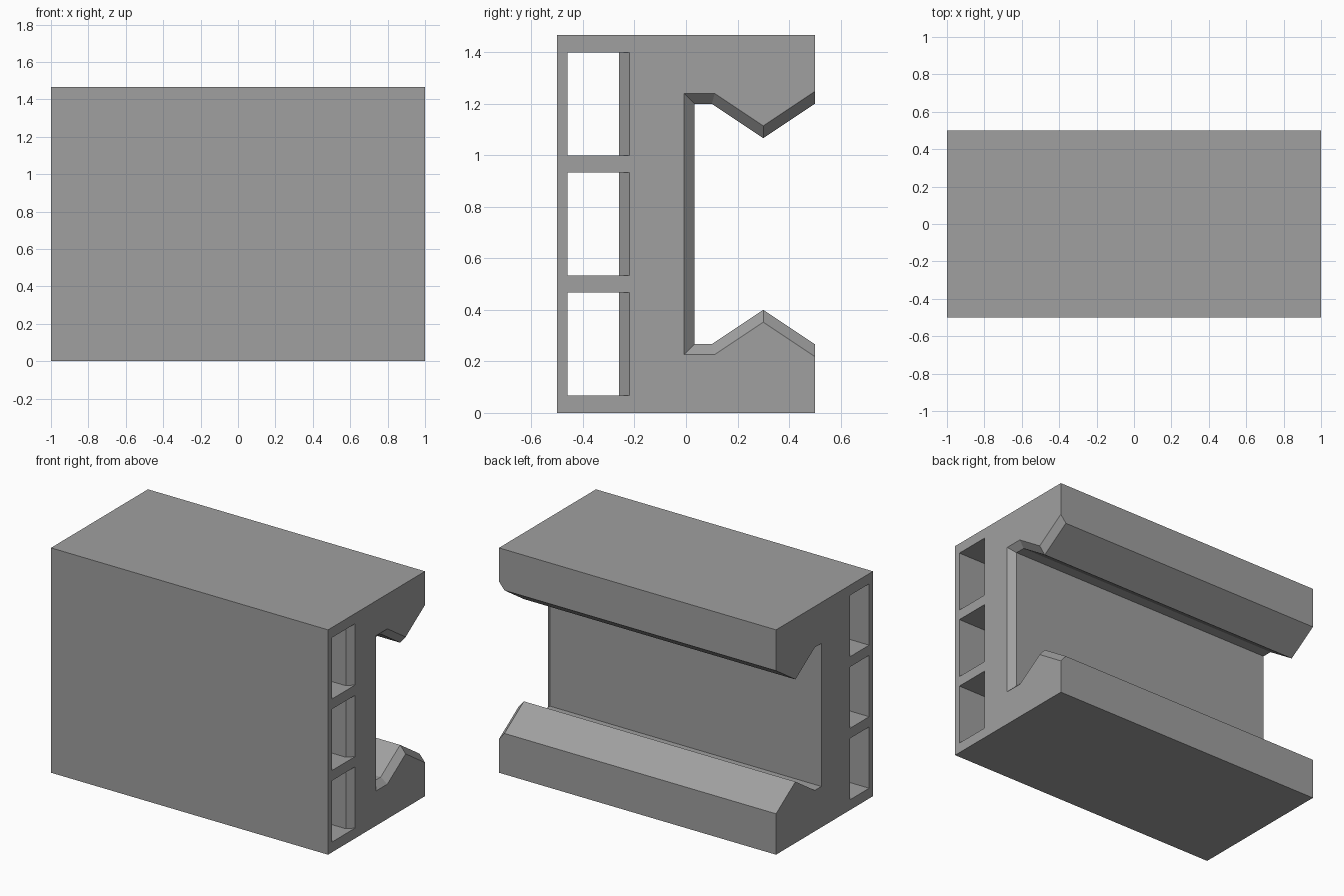
import bpy, bmesh

if "Cube" in bpy.data.objects:
    bpy.data.objects.remove(bpy.data.objects["Cube"])

H = 1.467          # overall height
MID = H / 2
CH = 0.04          # chamfer depth at the right end

grey = bpy.data.materials.new("mid grey")
grey.diffuse_color = (0.35, 0.35, 0.35, 1)
grey.use_nodes = True
grey.node_tree.nodes["Principled BSDF"].inputs["Base Color"].default_value = grey.diffuse_color


def loft(name, sections):
    """Skin matching point loops and cap both ends."""
    bm = bmesh.new()
    loops = [[bm.verts.new(p) for p in s] for s in sections]
    n = len(loops[0])
    for a, b in zip(loops, loops[1:]):
        for i in range(n):
            j = (i + 1) % n
            bm.faces.new((a[i], a[j], b[j], b[i]))
    bm.faces.new(loops[0])
    bm.faces.new(loops[-1])
    bmesh.ops.recalc_face_normals(bm, faces=bm.faces)
    mesh = bpy.data.meshes.new(name)
    bm.to_mesh(mesh)
    bm.free()
    mesh.materials.append(grey)
    ob = bpy.data.objects.new(name, mesh)
    bpy.context.collection.objects.link(ob)
    return ob


def profile(x, lower_groove):
    """Block section with a channel mirrored about mid height."""
    lower = [(-0.5, 0), (0.5, 0)] + lower_groove
    upper = [(y, H - z) for y, z in reversed(lower)]
    return [(x, y, z) for y, z in lower + upper]


# Channel edge: ridge lip, valley, inner wall; wider at the right end
narrow = [(0.5, 0.267), (0.3, 0.4), (0.1, 0.267), (0.033, 0.267)]
wide = [(0.5, 0.219), (0.3, 0.352), (0.112, 0.227), (-0.007, 0.227)]
body = loft("channel_block", [profile(-1, narrow), profile(1 - CH, narrow),
                              profile(1, wide)])

# Three through pockets, each with one chamfered mouth edge
plan = [(-1.1, -0.46), (1.1, -0.46), (1.1, -0.12), (1 - CH, -0.26), (-1.1, -0.26)]
plan[2] = (1.1, -0.26 + 0.1 + CH)
for i in range(3):
    z = 0.067 + i * 0.4667
    cutter = loft("pocket_cutter", [[(x, y, z) for x, y in plan],
                                    [(x, y, z + 0.4) for x, y in plan]])
    mod = body.modifiers.new("pocket", 'BOOLEAN')
    mod.operation = 'DIFFERENCE'
    mod.solver = 'EXACT'
    mod.object = cutter
    bpy.context.view_layer.objects.active = body
    bpy.ops.object.modifier_apply(modifier=mod.name)
    bpy.data.objects.remove(cutter, do_unlink=True)
